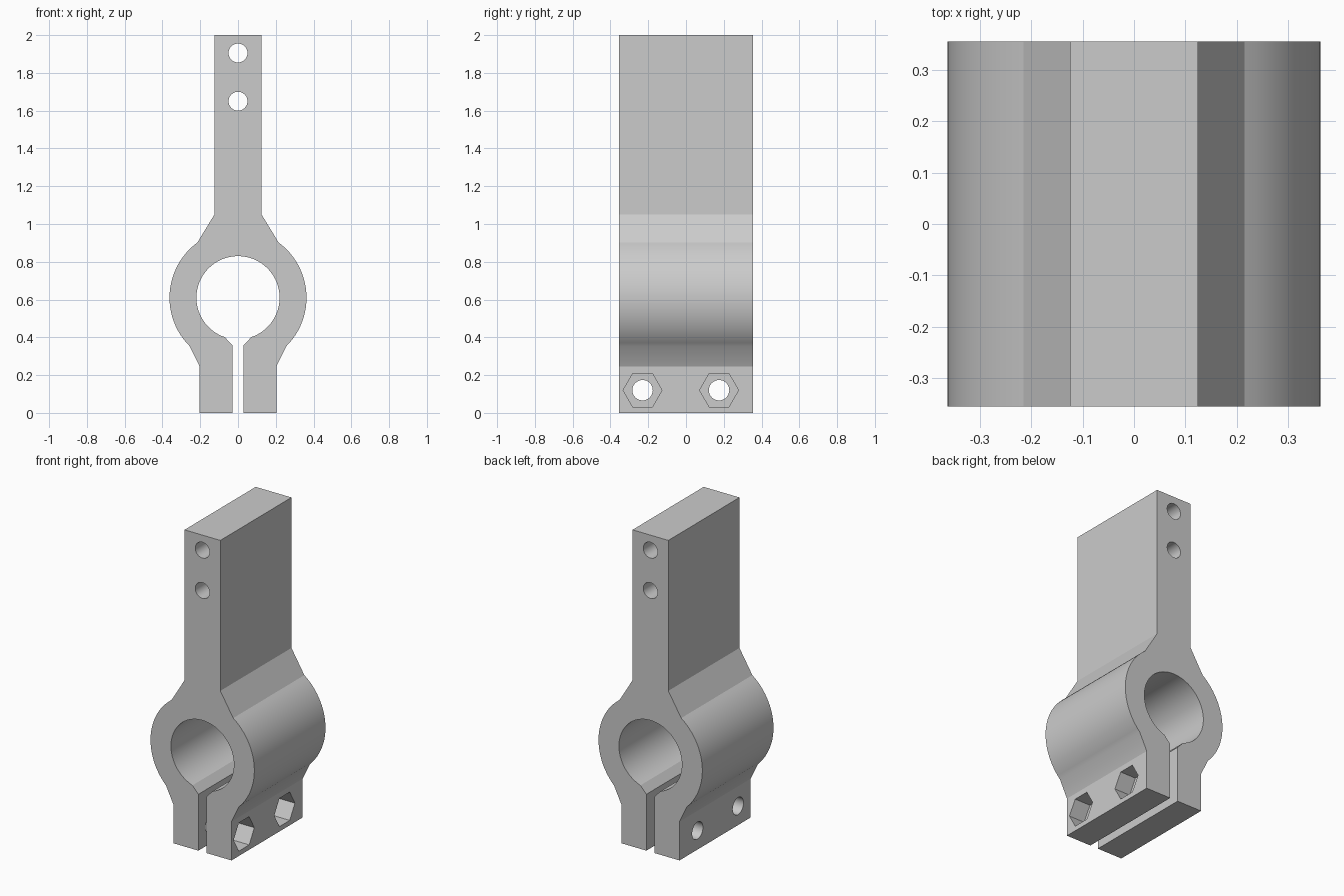
import bpy
import bmesh
from math import atan2, cos, sin, pi, radians
from mathutils import Matrix

cube = bpy.data.objects.get("Cube")
if cube:
    bpy.data.objects.remove(cube, do_unlink=True)

HALF_DEPTH = 0.355
RING_Z = 0.61
FLANGE_X = 0.203
BOLT_Z = 0.12

grey = bpy.data.materials.new("plain grey")
grey.use_nodes = True
colour = (0.6, 0.6, 0.6, 1)
grey.diffuse_color = colour
grey.node_tree.nodes["Principled BSDF"].inputs["Base Color"].default_value = colour


def add_object(name, bm):
    bmesh.ops.recalc_face_normals(bm, faces=bm.faces)
    mesh = bpy.data.meshes.new(name)
    bm.to_mesh(mesh)
    bm.free()
    mesh.materials.append(grey)
    obj = bpy.data.objects.new(name, mesh)
    bpy.context.collection.objects.link(obj)
    return obj


def arc(start, end, steps):
    """Arc about the ring centre between two profile points."""
    (x0, z0), (x1, z1) = start, end
    a0, a1 = atan2(z0 - RING_Z, x0), atan2(z1 - RING_Z, x1)
    r0 = ((z0 - RING_Z) ** 2 + x0 ** 2) ** 0.5
    r1 = ((z1 - RING_Z) ** 2 + x1 ** 2) ** 0.5
    points = []
    for i in range(steps + 1):
        t = i / steps
        a, r = a0 + (a1 - a0) * t, r0 + (r1 - r0) * t
        points.append((r * cos(a), RING_Z + r * sin(a)))
    return points


# Half profile, from the top of the bore round to the top of the stem
half = arc((0, 0.83), (0.07, 0.401), 28)
half += [(0.028, 0.356), (0.028, 0), (FLANGE_X, 0), (FLANGE_X, 0.245)]
half += arc((0.255, 0.352), (0.215, 0.902), 24)
half += [(0.125, 1.05), (0.125, 2), (0, 2)]

# Clamp body: extrude the half profile, then mirror it
bm = bmesh.new()
face = bm.faces.new([bm.verts.new((x, -HALF_DEPTH, z)) for x, z in half])
extruded = bmesh.ops.extrude_face_region(bm, geom=[face])["geom"]
bmesh.ops.translate(bm, vec=(0, 2 * HALF_DEPTH, 0),
                    verts=[v for v in extruded if isinstance(v, bmesh.types.BMVert)])
seam = [f for f in bm.faces if all(abs(v.co.x) < 1e-5 for v in f.verts)]
bmesh.ops.delete(bm, geom=seam, context="FACES")
for v in bm.verts:
    if abs(v.co.x) < 1e-5:
        v.co.x = 0
copy = bmesh.ops.duplicate(bm, geom=bm.verts[:] + bm.edges[:] + bm.faces[:])["geom"]
for v in copy:
    if isinstance(v, bmesh.types.BMVert):
        v.co.x = -v.co.x
bmesh.ops.remove_doubles(bm, verts=bm.verts, dist=1e-5)
# Join the two halves of each flat face across the centre line
centre = [e for e in bm.edges if all(v.co.x == 0 for v in e.verts)
          and abs(e.verts[0].co.y - e.verts[1].co.y) < 1e-5]
bmesh.ops.recalc_face_normals(bm, faces=bm.faces)
bmesh.ops.dissolve_edges(bm, edges=centre, use_verts=False)
body = add_object("clamp_body", bm)


def cut(name, sides, radius, length, location, rotation):
    """Cut a straight prism out of the body."""
    tool = bmesh.new()
    bmesh.ops.create_cone(tool, cap_ends=True, segments=sides, radius1=radius,
                          radius2=radius, depth=length,
                          matrix=Matrix.Translation(location) @ rotation)
    cutter = add_object(name, tool)
    cutter.hide_render = True
    mod = body.modifiers.new(name, "BOOLEAN")
    mod.operation = "DIFFERENCE"
    mod.solver = "EXACT"
    mod.object = cutter
    bpy.context.view_layer.objects.active = body
    bpy.ops.object.modifier_apply(modifier=name)
    bpy.data.objects.remove(cutter, do_unlink=True)


along_x = Matrix.Rotation(pi / 2, 4, "Y")
along_y = Matrix.Rotation(pi / 2, 4, "X")
# Hexagon corners point along y
hex_turn = along_x @ Matrix.Rotation(pi / 2, 4, "Z")

# Mounting holes through the stem
for z in (1.65, 1.905):
    cut("stem_hole", 32, 0.05, 1, (0, 0, z), along_y)

# Bolt holes through both flanges, with nut pockets on the left one
pocket = 0.11
for y in (-0.23, 0.175):
    cut("bolt_hole", 32, 0.054, 1, (0, y, BOLT_Z), along_x)
    probe = hex_turn.to_3x3() @ Matrix.Identity(3).col[0]
    turn = hex_turn if abs(probe.y) > 0.9 else along_x
    # The first cone vertex lies on the local y axis
    first = turn.to_3x3() @ Matrix.Identity(3).col[1]
    if abs(first.y) < 0.9:
        turn = along_x
    cut("nut_pocket", 6, 0.103, 0.4, (FLANGE_X - pocket + 0.2, y, BOLT_Z), turn)

# Smooth the curved walls and keep the edges sharp
bpy.ops.object.select_all(action="DESELECT")
body.select_set(True)
bpy.context.view_layer.objects.active = body
bpy.ops.object.shade_smooth_by_angle(angle=radians(20))
